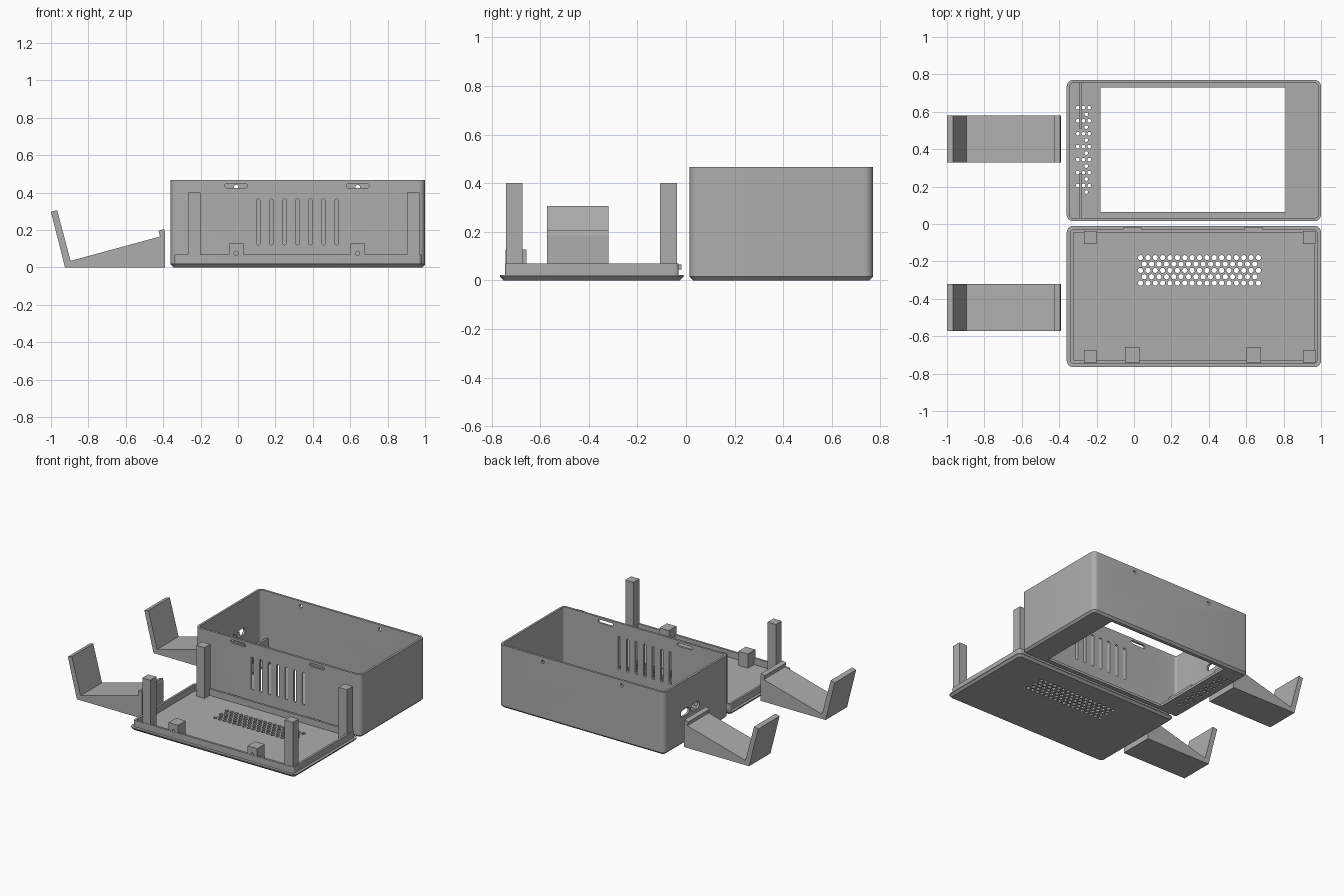
import bpy, bmesh, math
from mathutils import Matrix, Vector

cube = bpy.data.objects.get("Cube")
if cube:
    bpy.data.objects.remove(cube, do_unlink=True)

grey = bpy.data.materials.new("plain_grey")
grey.use_nodes = True
COLOR = (0.42, 0.42, 0.42, 1)
grey.diffuse_color = COLOR
grey.node_tree.nodes["Principled BSDF"].inputs["Base Color"].default_value = COLOR


def finish(name, bm):
    bmesh.ops.recalc_face_normals(bm, faces=bm.faces)
    mesh = bpy.data.meshes.new(name)
    bm.to_mesh(mesh)
    bm.free()
    mesh.materials.append(grey)
    obj = bpy.data.objects.new(name, mesh)
    bpy.context.collection.objects.link(obj)
    return obj


def add_box(bm, x, y, z):
    """Box from (low, high) pairs."""
    size = [b - a for a, b in (x, y, z)]
    mid = [(a + b) / 2 for a, b in (x, y, z)]
    bmesh.ops.create_cube(bm, size=1, matrix=Matrix.LocRotScale(Vector(mid), None, Vector(size)))


def box(name, x, y, z):
    bm = bmesh.new()
    add_box(bm, x, y, z)
    return finish(name, bm)


def add_prism(bm, outline, direction):
    face = bm.faces.new([bm.verts.new(p) for p in outline])
    grown = bmesh.ops.extrude_face_region(bm, geom=[face])["geom"]
    bmesh.ops.translate(bm, vec=direction, verts=[v for v in grown if isinstance(v, bmesh.types.BMVert)])


def slot_outline(u, v, width, height, steps=6):
    """Rounded slot in a plane; equal width and height give a circle."""
    r = min(width, height) / 2
    points = []
    for cu, cv, start in ((1, 1, 0), (-1, 1, 90), (-1, -1, 180), (1, -1, 270)):
        for i in range(steps):
            a = math.radians(start + 90 * i / (steps - 1))
            p = (u + cu * (width / 2 - r) + r * math.cos(a), v + cv * (height / 2 - r) + r * math.sin(a))
            if not points or math.dist(p, points[-1]) > 1e-5:
                points.append(p)
    if math.dist(points[0], points[-1]) < 1e-5:
        points.pop()
    return points


def cut(obj, bm):
    cutter = finish("cutter", bm)
    cutter.hide_render = True
    mod = obj.modifiers.new("holes", "BOOLEAN")
    mod.operation, mod.solver, mod.object = "DIFFERENCE", "EXACT", cutter
    bpy.context.view_layer.objects.active = obj
    bpy.ops.object.modifier_apply(modifier=mod.name)
    bpy.data.objects.remove(cutter, do_unlink=True)


def tray(name, x, y, rings, radius=0.035, steps=7):
    """Rounded rectangle lofted through (inset, height) rings, closed at both ends."""
    bm = bmesh.new()
    loops = []
    for inset, z in rings:
        r = max(radius - inset, 0.004)
        loop = []
        for cx, cy, start in ((x[1] - inset - r, y[1] - inset - r, 0), (x[0] + inset + r, y[1] - inset - r, 90),
                              (x[0] + inset + r, y[0] + inset + r, 180), (x[1] - inset - r, y[0] + inset + r, 270)):
            for i in range(steps):
                a = math.radians(start + 90 * i / (steps - 1))
                loop.append(bm.verts.new((cx + r * math.cos(a), cy + r * math.sin(a), z)))
        loops.append(loop)
    for low, high in zip(loops, loops[1:]):
        for i in range(len(low)):
            j = (i + 1) % len(low)
            bm.faces.new((low[i], low[j], high[j], high[i]))
    bm.faces.new(loops[0])
    bm.faces.new(loops[-1])
    return finish(name, bm)


def smooth(obj):
    bpy.ops.object.select_all(action="DESELECT")
    obj.select_set(True)
    bpy.context.view_layer.objects.active = obj
    bpy.ops.object.shade_smooth_by_angle(angle=math.radians(30))


X = (-0.36, 1.0)
FIXINGS = (-0.01, 0.64)

# Open case with a display window in its floor
case = tray("case", X, (0.015, 0.77), [(0.015, 0), (0, 0.015), (0, 0.467), (0.016, 0.467), (0.016, 0.018)])
cuts = bmesh.new()
add_box(cuts, (-0.18, 0.81), (0.065, 0.73), (-0.1, 0.1))
# Speaker holes beside the window
for row in range(14):
    for hx in ((-0.30, -0.27, -0.24) if row % 2 == 0 else (-0.255,)):
        hole = slot_outline(hx, 0.622 - 0.0347 * row, 0.02, 0.02, 4)
        add_prism(cuts, [(u, v, -0.1) for u, v in hole], (0, 0, 0.2))
# Vent slots and catch slots in the front wall
front_slots = [(0.108 + 0.07 * i, 0.243, 0.02, 0.245) for i in range(7)]
front_slots += [(fx, 0.437, 0.122, 0.025) for fx in FIXINGS]
for slot in front_slots:
    add_prism(cuts, [(u, -0.02, v) for u, v in slot_outline(*slot)], (0, 0.08, 0))
# Screw holes in the back wall
for fx in FIXINGS:
    add_prism(cuts, [(u, 0.735, v) for u, v in slot_outline(fx, 0.43, 0.024, 0.024)], (0, 0.08, 0))
# Cable openings in the end wall
for cy in (0.405, 0.525):
    add_prism(cuts, [(-0.4, u, v) for u, v in slot_outline(cy, 0.23, 0.1, 0.05)], (0.08, 0, 0))
cut(case, cuts)
smooth(case)

# Low ribs inside the case
for side, span in (("front", (0.03, 0.27)), ("back", (0.51, 0.755))):
    box("case_rib_" + side, (-0.295, -0.278), span, (0.016, 0.12))

# Cover plate with raised lip
cover = tray("cover_plate", X, (-0.765, -0.01),
             [(0.015, 0), (0, 0.015), (0, 0.022), (0.02, 0.022), (0.02, 0.07), (0.036, 0.07), (0.036, 0.022)])
cuts = bmesh.new()
for row in range(5):
    for col in range(17 - row % 2):
        hole = slot_outline(0.035 + 0.0394 * (col + 0.5 * (row % 2)), -0.18 - 0.034 * row, 0.028, 0.028, 4)
        add_prism(cuts, [(u, v, -0.1) for u, v in hole], (0, 0, 0.2))


def screw_holes(bm):
    for fx in FIXINGS:
        add_prism(bm, [(u, -0.8, v) for u, v in slot_outline(fx, 0.075, 0.022, 0.022)], (0, 0.11, 0))


screw_holes(cuts)
cut(cover, cuts)
smooth(cover)

# Corner posts, screw blocks and catches on the cover
for end, px in (("right", -0.268), ("left", 0.904)):
    for side, py in (("front", -0.742), ("back", -0.107)):
        box(f"post_{side}_{end}", (px, px + 0.067), (py, py + 0.069), (0.02, 0.4))
for end, fx in zip(("right", "left"), FIXINGS):
    block = box("screw_block_" + end, (fx - 0.039, fx + 0.039), (-0.744, -0.657), (0.02, 0.128))
    cuts = bmesh.new()
    screw_holes(cuts)
    cut(block, cuts)
    box("catch_" + end, (fx - 0.05, fx + 0.05), (-0.032, -0.018), (0.045, 0.065))

# Two wedge stands with a tilted back and a hooked edge
STAND = [(-0.925, 0), (-0.39, 0), (-0.39, 0.185), (-0.395, 0.205), (-0.425, 0.196),
         (-0.417, 0.165), (-0.895, 0.035), (-0.967, 0.306), (-1.0, 0.297)]
for side, sy in (("front", -0.572), ("back", 0.328)):
    bm = bmesh.new()
    add_prism(bm, [(px, sy, pz) for px, pz in STAND], (0, 0.252, 0))
    finish("stand_" + side, bm)
